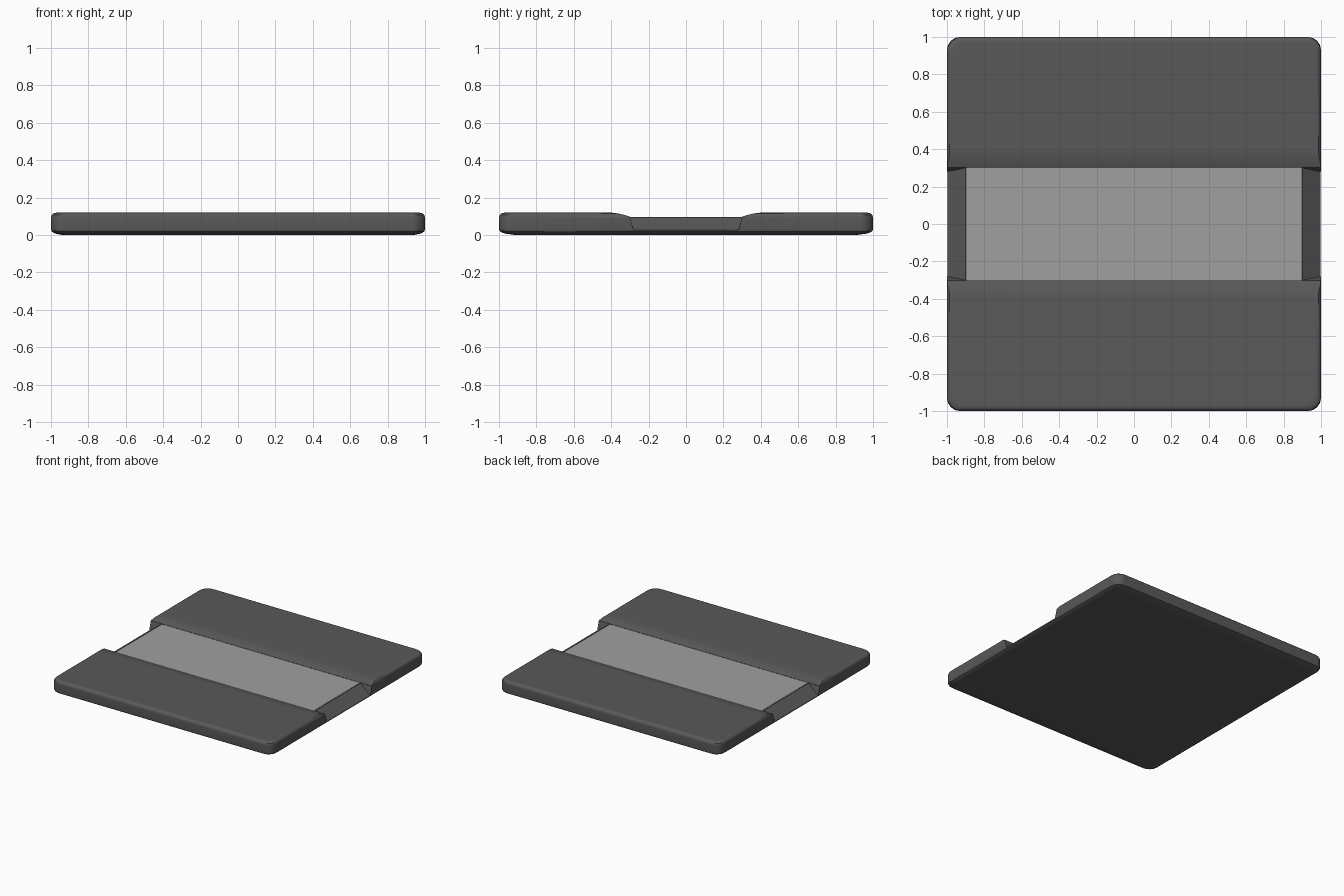
import bpy, math

if "Cube" in bpy.data.objects:
    bpy.data.objects.remove(bpy.data.objects["Cube"])


def make_object(name, verts, faces):
    mesh = bpy.data.meshes.new(name)
    mesh.from_pydata(verts, [], faces)
    mesh.validate()
    obj = bpy.data.objects.new(name, mesh)
    bpy.context.collection.objects.link(obj)
    return obj


def loft(name, rings):
    """Skin closed rings of equal point count and cap both ends."""
    n = len(rings[0])
    verts = [p for ring in rings for p in ring]
    faces = [tuple(reversed(range(n)))]
    for k in range(len(rings) - 1):
        for i in range(n):
            j = (i + 1) % n
            faces.append((k * n + i, k * n + j, (k + 1) * n + j, (k + 1) * n + i))
    faces.append(tuple(range((len(rings) - 1) * n, len(rings) * n)))
    return make_object(name, verts, faces)


def rounded_square(ix, iy, z, r=0.07, seg=4):
    pts = []
    for q, (sx, sy) in enumerate([(1, 1), (-1, 1), (-1, -1), (1, -1)]):
        for s in range(seg + 1):
            a = math.pi / 2 * (q + s / seg)
            pts.append((sx * (1 - ix - r) + r * math.cos(a),
                        sy * (1 - iy - r) + r * math.sin(a), z))
    return pts


def material(name, value):
    mat = bpy.data.materials.new(name)
    mat.diffuse_color = (value, value, value, 1)
    mat.use_nodes = True
    mat.node_tree.nodes["Principled BSDF"].inputs["Base Color"].default_value = mat.diffuse_color
    return mat


def outward(obj):
    bpy.ops.object.select_all(action='DESELECT')
    obj.select_set(True)
    bpy.context.view_layer.objects.active = obj
    bpy.ops.object.mode_set(mode='EDIT')
    bpy.ops.mesh.select_all(action='SELECT')
    bpy.ops.mesh.normals_make_consistent(inside=False)
    bpy.ops.object.mode_set(mode='OBJECT')


# Body: rounded slab, softer along its underside
levels = [(0.06, 0.09, 0), (0.02, 0.03, 0.008), (0.005, 0.006, 0.018), (0, 0, 0.03),
          (0, 0, 0.095), (0.004, 0.004, 0.107), (0.014, 0.014, 0.116), (0.03, 0.03, 0.12)]
body = loft("body", [rounded_square(*lv) for lv in levels])

# Channel across the middle with softly rolled-over shoulders
half = [(0.3, 0.094), (0.3, 0.098), (0.325, 0.106), (0.36, 0.115), (0.40, 0.1201), (0.40, 0.2)]
profile = half + [(-y, z) for y, z in reversed(half)]
cutters = [loft("channel_cutter", [[(x, y, z) for y, z in profile] for x in (-1.2, 1.2)])]

# Sloping ramps at both ends of the channel
for s in (-1, 1):
    rings = [[(s * 0.893, e * 0.3014, 0.1), (s * 1.1, e * 0.3014, 0.1), (s * 1.1, e * 0.26, -0.045)]
             for e in (-1, 1)]
    cutters.append(loft("ramp_cutter", rings))

for cutter in cutters:
    outward(cutter)
    cutter.hide_render = True
outward(body)
for cutter in cutters:
    mod = body.modifiers.new("cut", 'BOOLEAN')
    mod.object = cutter
    mod.operation = 'DIFFERENCE'
    mod.solver = 'EXACT'
    bpy.ops.object.modifier_apply(modifier=mod.name)
for cutter in cutters:
    bpy.data.objects.remove(cutter)

bpy.ops.object.shade_smooth_by_angle(angle=math.radians(30))
body.modifiers.new("even_shading", 'WEIGHTED_NORMAL').keep_sharp = True
body.data.materials.clear()
body.data.materials.append(material("dark_grey", 0.1))

# Light inlay panel in the channel
bpy.ops.mesh.primitive_cube_add(size=1, location=(0, 0, 0.0905))
panel = bpy.context.object
panel.name = "inlay_panel"
panel.scale = (1.79, 0.6, 0.011)
panel.data.materials.append(material("light_grey", 0.35))
